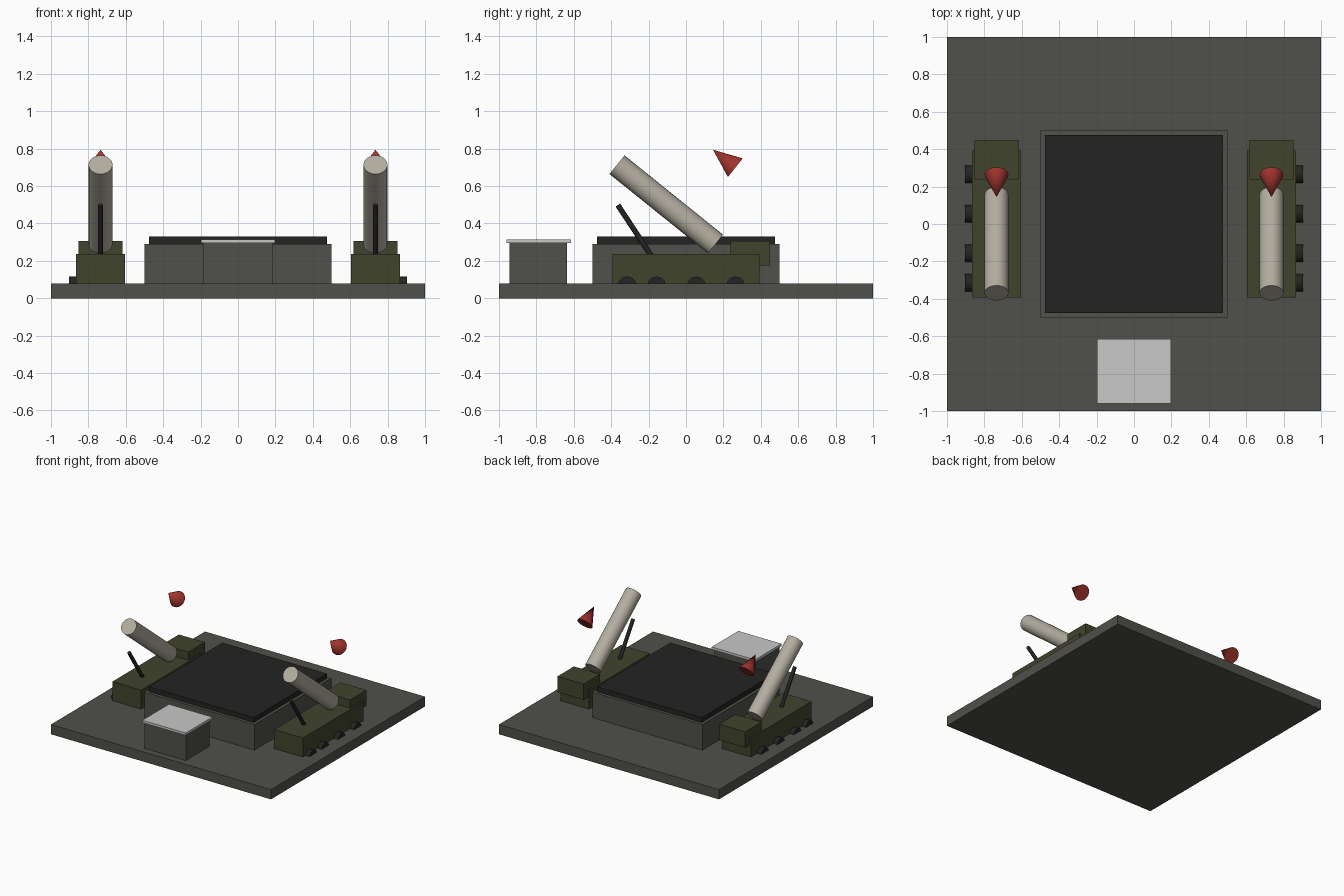
import bpy
from math import radians
from mathutils import Vector

cube = bpy.data.objects.get("Cube")
if cube:
    bpy.data.objects.remove(cube, do_unlink=True)


def material(name, rgb):
    m = bpy.data.materials.new(name)
    m.use_nodes = True
    m.diffuse_color = (*rgb, 1)
    m.node_tree.nodes["Principled BSDF"].inputs["Base Color"].default_value = (*rgb, 1)
    return m


CONCRETE = material("dark concrete", (0.08, 0.08, 0.07))
BLACK = material("black", (0.017, 0.017, 0.017))
GREEN = material("olive green", (0.052, 0.056, 0.027))
TUBE = material("warm grey", (0.45, 0.42, 0.35))
RED = material("red", (0.36, 0.035, 0.028))
WHITE = material("light grey", (0.58, 0.58, 0.58))


def box(name, low, high, mat):
    """Box between two opposite corners."""
    low, high = Vector(low), Vector(high)
    bpy.ops.mesh.primitive_cube_add(size=1, location=(low + high) / 2)
    ob = bpy.context.object
    ob.name = name
    ob.scale = high - low
    bpy.ops.object.transform_apply(location=False, rotation=False, scale=True)
    ob.data.materials.append(mat)


def rod(name, start, end, r1, r2, sides, mat):
    """Cylinder or cone running from start to end."""
    start, end = Vector(start), Vector(end)
    axis = end - start
    bpy.ops.mesh.primitive_cone_add(
        vertices=sides, radius1=r1, radius2=r2, depth=axis.length,
        location=(start + end) / 2, rotation=axis.to_track_quat("Z", "Y").to_euler())
    ob = bpy.context.object
    ob.name = name
    ob.data.materials.append(mat)
    bpy.ops.object.shade_smooth_by_angle(angle=radians(35))


# Ground slab and central pad
box("ground_slab", (-1, -1, 0), (1, 1, 0.08), CONCRETE)
box("central_pad", (-0.5, -0.5, 0.08), (0.5, 0.5, 0.29), CONCRETE)
box("pad_cover", (-0.475, -0.475, 0.29), (0.475, 0.475, 0.33), BLACK)

# Small bunker at the front
box("bunker_walls", (-0.187, -0.945, 0.08), (0.187, -0.635, 0.295), CONCRETE)
box("bunker_roof", (-0.197, -0.96, 0.295), (0.197, -0.615, 0.315), WHITE)

# Two mirrored launcher trucks
for side, s in (("left", 1), ("right", -1)):
    x = 0.735 * s
    box(side + "_truck_body", (x - 0.131, -0.394, 0.08), (x + 0.131, 0.394, 0.237), GREEN)
    box(side + "_truck_cab", (x - 0.118, 0.237, 0.175), (x + 0.118, 0.45, 0.305), GREEN)

    # Wheels on the outer side only
    for i, y in enumerate((-0.315, -0.157, 0.055, 0.265)):
        rod(f"{side}_wheel_{i + 1}", (0.82 * s, y, 0.067), (0.903 * s, y, 0.067),
            0.05, 0.05, 12, BLACK)

    # Raised tube, its support strut and the floating nose cone
    rod(side + "_launch_tube", (x, 0.158, 0.29), (x, -0.369, 0.714), 0.064, 0.064, 24, TUBE)
    rod(side + "_strut", (x, -0.175, 0.21), (x, -0.364, 0.498), 0.0145, 0.0145, 12, BLACK)
    rod(side + "_nose_cone", (x, 0.264, 0.698), (x, 0.144, 0.794), 0.0635, 0, 24, RED)
